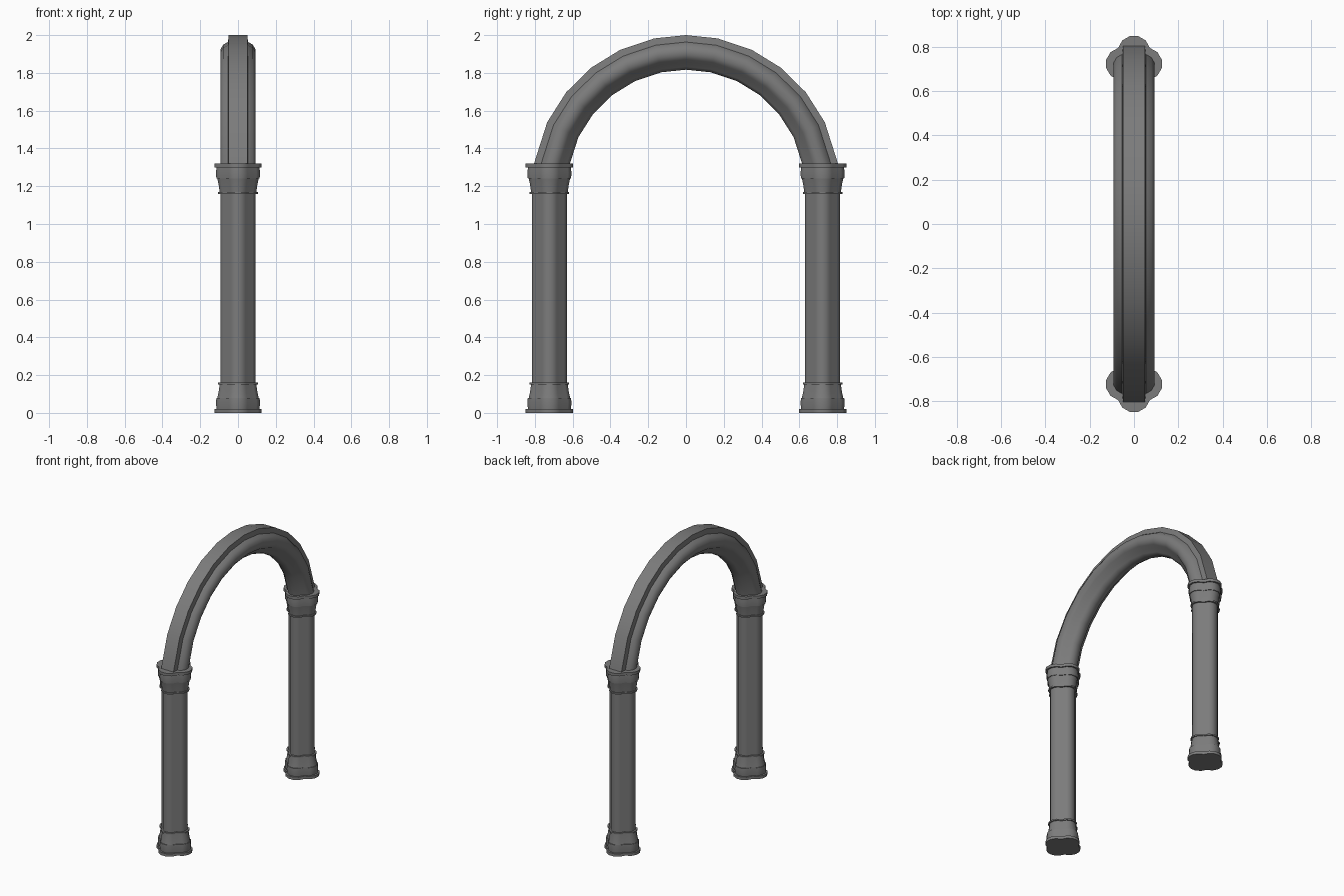
import bpy, bmesh, math

if "Cube" in bpy.data.objects:
    bpy.data.objects.remove(bpy.data.objects["Cube"])

stone = bpy.data.materials.new("grey_stone")
stone.diffuse_color = (0.2, 0.2, 0.2, 1)
stone.use_nodes = True
stone.node_tree.nodes["Principled BSDF"].inputs["Base Color"].default_value = stone.diffuse_color

LOBE_C, LOBE_R = 0.04, 0.055      # lobe offset from the axis and lobe radius
SPREAD = math.radians(76)         # half angle of each lobe, ending in the notch
COLUMN_Y = 0.723


def lobe(direction, steps=5):
    """Arc of one clover lobe facing the given direction, notch to notch."""
    pts = []
    for i in range(steps + 1):
        a = -SPREAD + 2 * SPREAD * i / steps
        u, v = LOBE_C + LOBE_R * math.cos(a), LOBE_R * math.sin(a)
        c, s = math.cos(direction), math.sin(direction)
        pts.append((u * c - v * s, u * s + v * c))
    return pts


def loft(name, rings):
    """Skin closed rings of points and cap both ends."""
    bm = bmesh.new()
    loops = [[bm.verts.new(p) for p in ring] for ring in rings]
    n = len(loops[0])
    for a, b in zip(loops, loops[1:]):
        for i in range(n):
            j = (i + 1) % n
            bm.faces.new((a[i], a[j], b[j], b[i]))
    bm.faces.new(loops[0])
    bm.faces.new(loops[-1])
    bmesh.ops.recalc_face_normals(bm, faces=bm.faces)
    mesh = bpy.data.meshes.new(name)
    bm.to_mesh(mesh)
    bm.free()
    mesh.materials.append(stone)
    obj = bpy.data.objects.new(name, mesh)
    bpy.context.collection.objects.link(obj)
    bpy.ops.object.select_all(action='DESELECT')
    obj.select_set(True)
    bpy.context.view_layer.objects.active = obj
    bpy.ops.object.shade_smooth_by_angle(angle=math.radians(40))
    return obj


# Clover cross-section, each notch point used once
clover = []
for k in range(4):
    clover += lobe(k * math.pi / 2)[:-1]

# Moulded base: (height, half width); the capital is its mirror image
base = [(0, 0.128), (0.02, 0.128), (0.02, 0.116), (0.05, 0.119), (0.078, 0.117),
        (0.078, 0.112), (0.11, 0.105), (0.15, 0.099), (0.15, 0.107), (0.16, 0.107),
        (0.16, 0.094)]
profile = base + [(1.32 - z, w) for z, w in reversed(base)]

for side, sign in (("left", -1), ("right", 1)):
    loft(side + "_column",
         [[(x * w / 0.095, sign * COLUMN_Y + y * w / 0.095, z) for x, y in clover]
          for z, w in profile])

# Arch section (x, radial offset): side and inner lobes with a square outer rib
section = (lobe(math.pi)[:-1] + lobe(1.5 * math.pi)[:-1] + lobe(0)
           + [(0.049, 0.09), (-0.049, 0.09)])
half = [11.9, 25.3, 37.8, 51, 64.2, 80.4, 85]
angles = [-a for a in reversed(half)] + [0] + half
RADIUS, CENTRE_Z = 0.726, 1.184
rings = []
for deg in angles:
    s, c = math.sin(math.radians(deg)), math.cos(math.radians(deg))
    rings.append([(x, (RADIUS + r) * s, CENTRE_Z + (RADIUS + r) * c) for x, r in section])
loft("arch", rings)
